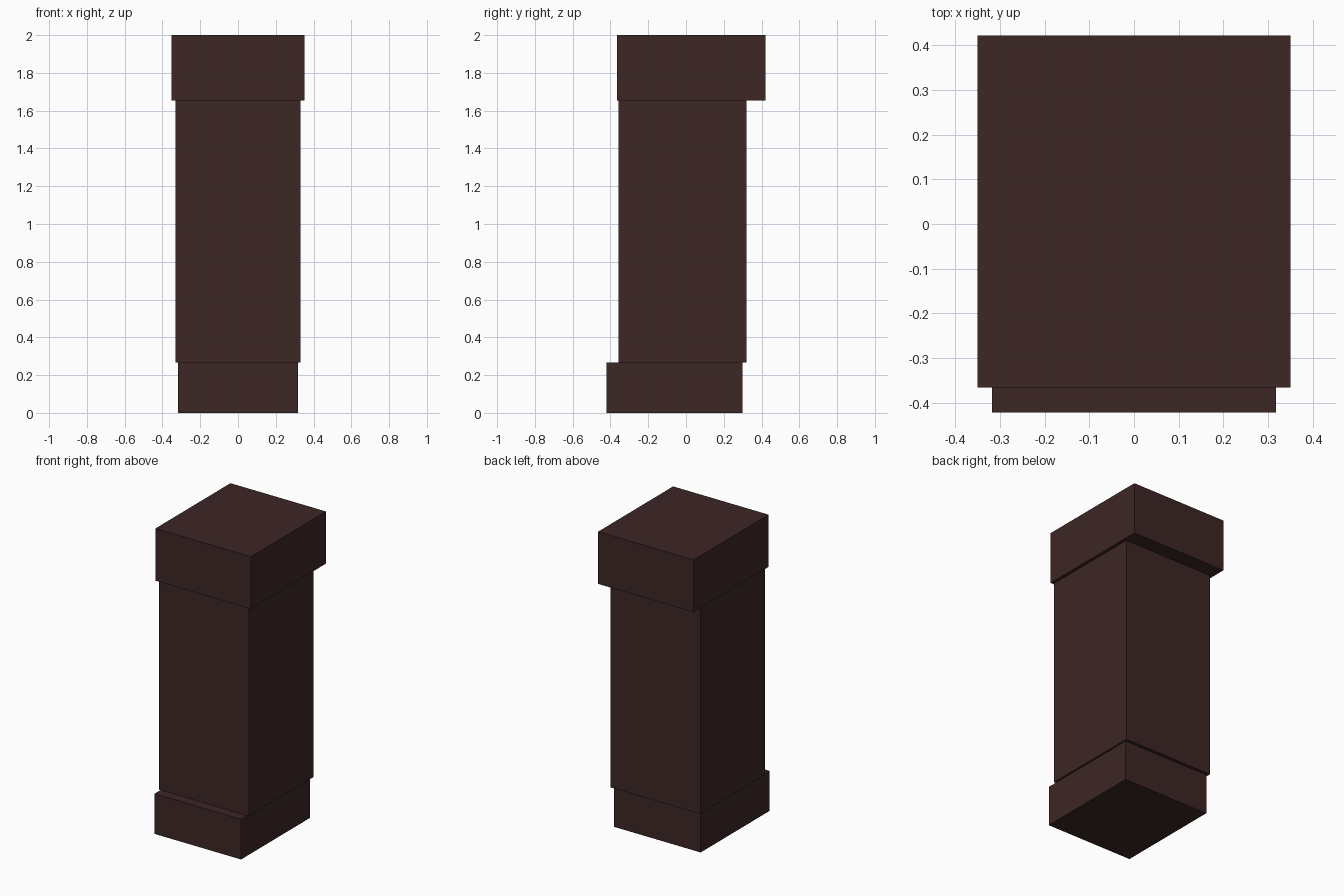
import bpy
from mathutils import Matrix, Vector

if "Cube" in bpy.data.objects:
    bpy.data.objects.remove(bpy.data.objects["Cube"])

bark = bpy.data.materials.new("dark_brown")
bark.diffuse_color = (0.045, 0.02, 0.018, 1)
bark.use_nodes = True
bark.node_tree.nodes["Principled BSDF"].inputs["Base Color"].default_value = bark.diffuse_color


def block(name, half_x, y0, y1, z0, z1):
    """Box symmetric in x, spanning the given y and z ranges."""
    bpy.ops.mesh.primitive_cube_add(size=1)
    ob = bpy.context.object
    ob.name = name
    ob.data.transform(Matrix.Diagonal((2 * half_x, y1 - y0, z1 - z0, 1)))
    ob.location = Vector((0, (y0 + y1) / 2, (z0 + z1) / 2))
    ob.data.materials.append(bark)
    return ob


# Foot block, pushed forward
block("base", 0.318, -0.422, 0.300, 0.0, 0.267)
# Main column
block("shaft", 0.330, -0.358, 0.321, 0.267, 1.653)
# Top block, overhanging at the back
block("cap", 0.351, -0.366, 0.422, 1.653, 2.0)
